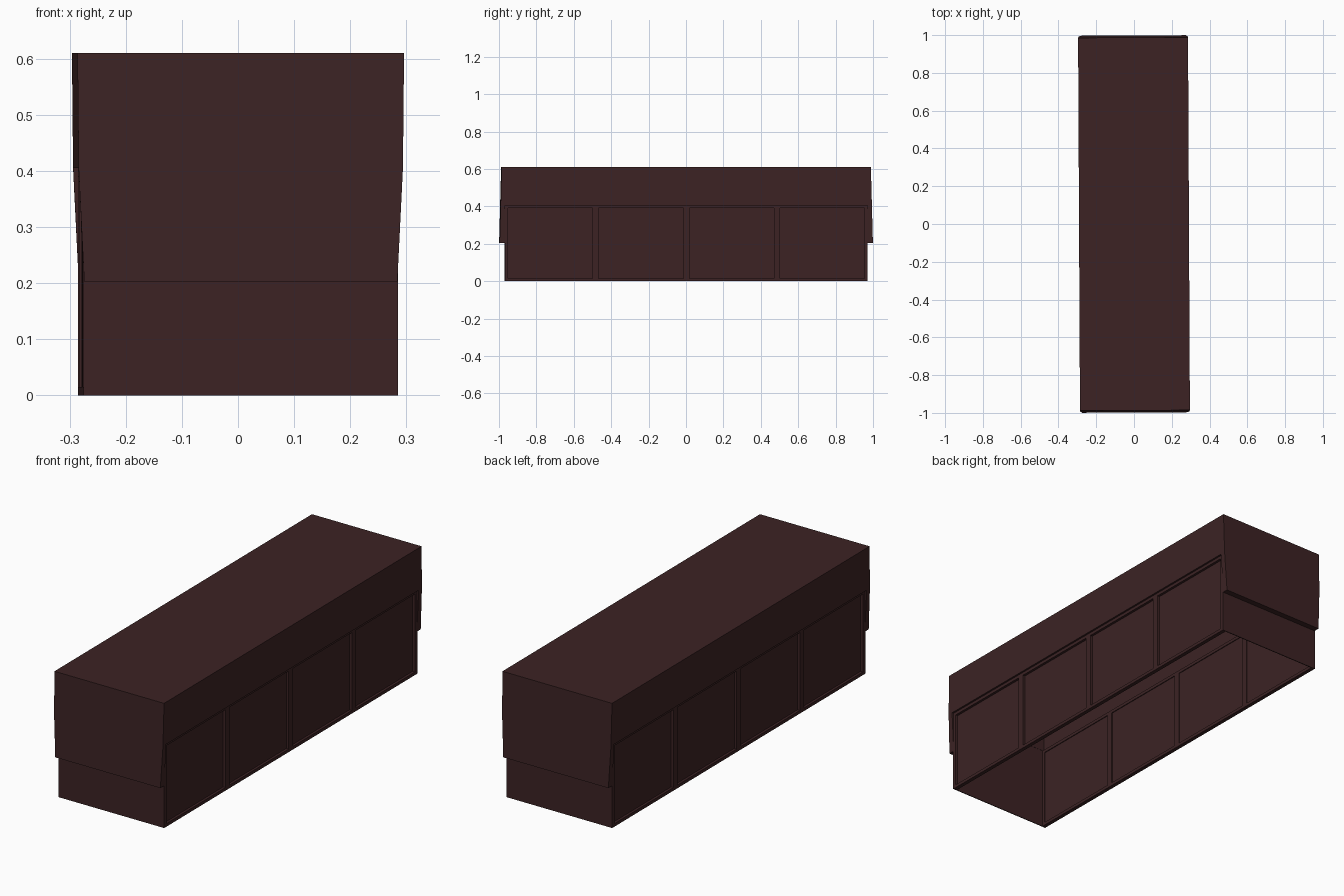
import bpy, bmesh
from mathutils import Matrix

cube = bpy.data.objects.get("Cube")
if cube:
    bpy.data.objects.remove(cube, do_unlink=True)

# Dark brown paint
paint = bpy.data.materials.new("dark_brown")
paint.use_nodes = True
colour = (0.045, 0.0165, 0.0175, 1)
paint.diffuse_color = colour
paint.node_tree.nodes["Principled BSDF"].inputs["Base Color"].default_value = colour

YAW = Matrix.Rotation(0.005, 4, "Z")   # the whole body sits very slightly turned
SILL, LEDGE, TOP = 0.015, 0.405, 0.61


def loft(name, rings):
    """Join rectangles (x0, x1, y0, y1, z) in order and cap both ends."""
    bm = bmesh.new()
    loops = [[bm.verts.new((x, y, z)) for x, y in
              ((x0, y0), (x1, y0), (x1, y1), (x0, y1))]
             for x0, x1, y0, y1, z in rings]
    for a, b in zip(loops, loops[1:]):
        for i in range(4):
            j = (i + 1) % 4
            bm.faces.new((a[i], a[j], b[j], b[i]))
    bm.faces.new(loops[0])
    bm.faces.new(loops[-1])
    bmesh.ops.recalc_face_normals(bm, faces=bm.faces)
    bm.transform(YAW)
    mesh = bpy.data.meshes.new(name)
    bm.to_mesh(mesh)
    bm.free()
    mesh.materials.append(paint)
    obj = bpy.data.objects.new(name, mesh)
    bpy.context.scene.collection.objects.link(obj)
    return obj


def box(name, xs, ys, zs):
    x0, x1 = sorted(xs)
    y0, y1 = sorted(ys)
    return loft(name, [(x0, x1, y0, y1, z) for z in zs])


def rect(hx, hy, z):
    return (-hx, hx, -hy, hy, z)


# Hollow lid with a narrow ledge underneath
loft("lid", [rect(0.268, 0.965, TOP - 0.012), rect(0.268, 0.965, LEDGE),
             rect(0.289, 0.9925, LEDGE), rect(0.291, 0.987, TOP)])

# Ends: thin lower wall and flared overhanging skirt
for s, side in ((-1, "front"), (1, "back")):
    box(side + "_end_wall", (-0.28, 0.28), (s * 0.966, s * 0.97), (0, LEDGE))
    skirt = []
    for hx, y, z in ((0.279, 0.998, 0.203), (0.289, 0.9925, LEDGE)):
        y0, y1 = sorted((s * 0.968, s * y))
        skirt.append((-hx, hx, y0, y1, z))
    loft(side + "_end_skirt", skirt)

# Long sides: frame of rails and posts around four recessed panels
for s, side in ((1, "left"), (-1, "right")):
    depth = (s * 0.261, s * 0.28)
    box(side + "_bottom_rail", depth, (-0.968, 0.968), (0, SILL))
    box(side + "_top_rail", depth, (-0.968, 0.968), (0.39, LEDGE))
    box(side + "_panels", (s * 0.265, s * 0.268), (-0.968, 0.968), (SILL, 0.39))
    for i in range(5):
        y = (i - 2) * 0.484
        half = 0.016
        box(f"{side}_post_{i + 1}", depth,
            (max(y - half, -0.968), min(y + half, 0.968)), (SILL, 0.39))
